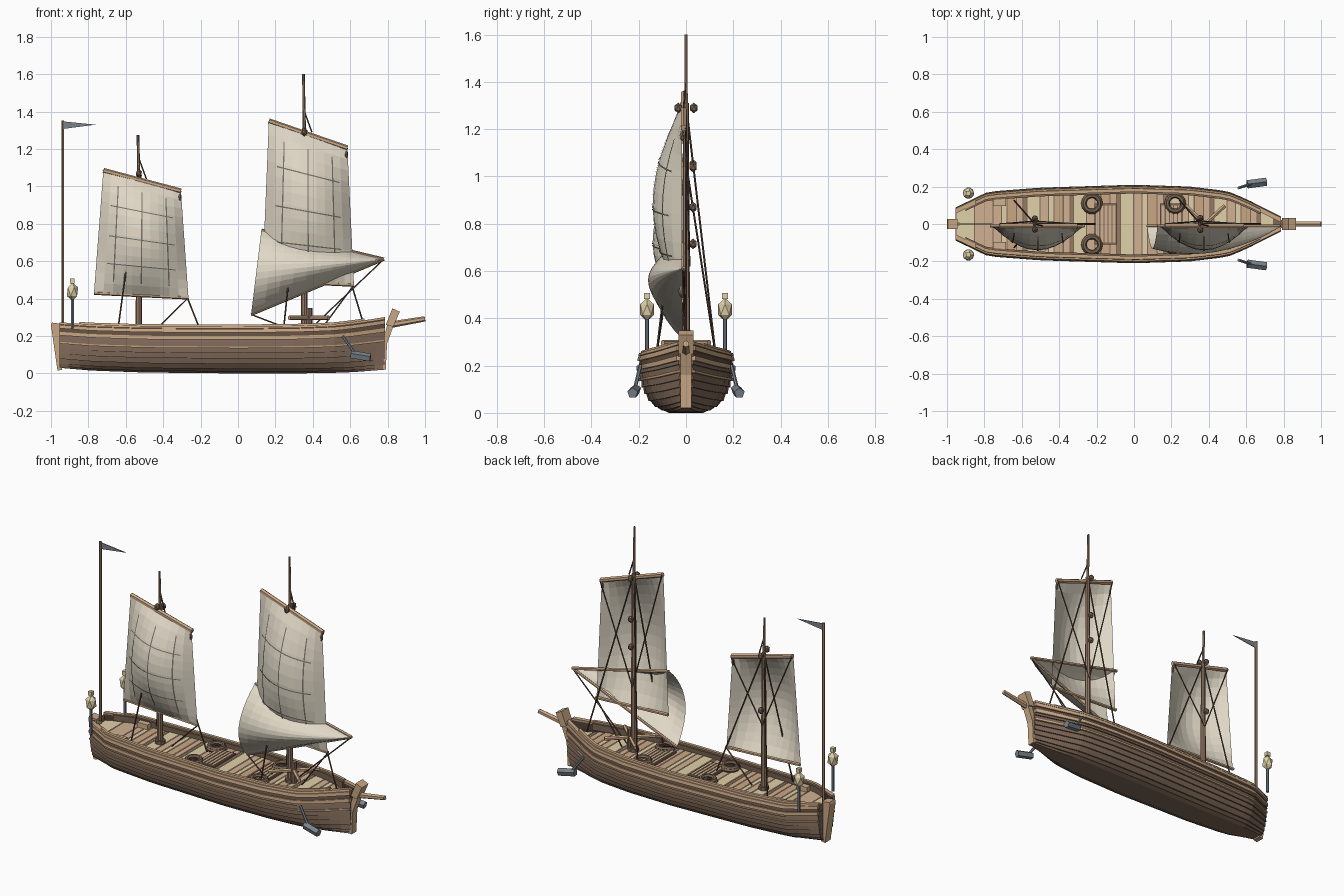
import bpy, bmesh, math
from mathutils import Vector, Matrix

if "Cube" in bpy.data.objects:
    bpy.data.objects.remove(bpy.data.objects["Cube"])


def material(name, rgb):
    m = bpy.data.materials.new(name)
    m.use_nodes = True
    m.diffuse_color = (*rgb, 1)
    m.node_tree.nodes["Principled BSDF"].inputs["Base Color"].default_value = (*rgb, 1)
    return m


TAN = material("tan wood", (.59, .39, .235))
PINE = material("pine plank", (.64, .44, .285))
MAST = material("mast brown", (.31, .195, .13))
BROWN = material("brown wood", (.21, .138, .096))
DARK = material("dark wood", (.12, .075, .052))
CREAM = material("cream", (.75, .64, .39))
CANVAS = material("canvas", (.74, .68, .56))
SEAM = material("seam grey", (.18, .17, .14))
METAL = material("blue grey metal", (.19, .225, .255))
ROPE = material("rope", (.11, .069, .047))


def finish(name, bm, *mats):
    me = bpy.data.meshes.new(name)
    bmesh.ops.recalc_face_normals(bm, faces=bm.faces)
    bm.to_mesh(me)
    bm.free()
    ob = bpy.data.objects.new(name, me)
    for m in mats:
        me.materials.append(m)
    bpy.context.collection.objects.link(ob)
    return ob


def rod(name, a, b, r, mat, r2=None, sides=6):
    a, b = Vector(a), Vector(b)
    d = b - a
    bm = bmesh.new()
    mx = Matrix.Translation((a + b) / 2) @ d.to_track_quat('Z', 'Y').to_matrix().to_4x4()
    bmesh.ops.create_cone(bm, cap_ends=True, segments=sides, radius1=r,
                          radius2=r if r2 is None else r2, depth=d.length, matrix=mx)
    return finish(name, bm, mat)


def box(name, c, size, mat):
    bm = bmesh.new()
    bmesh.ops.create_cube(bm, size=1, matrix=Matrix.Translation(c) @ Matrix.Diagonal((*size, 1)))
    return finish(name, bm, mat)


def gem(name, c, r, h, mat):
    bm = bmesh.new()
    bmesh.ops.create_icosphere(bm, subdivisions=1, radius=1,
                               matrix=Matrix.Translation(c) @ Matrix.Diagonal((r, r, h / 2, 1)))
    return finish(name, bm, mat)


def prism(name, profile, width, mat):
    bm = bmesh.new()
    f = bm.faces.new([bm.verts.new((x, -width / 2, z)) for x, z in profile])
    ext = bmesh.ops.extrude_face_region(bm, geom=[f])
    bmesh.ops.translate(bm, vec=(0, width, 0), verts=[v for v in ext["geom"] if isinstance(v, bmesh.types.BMVert)])
    return finish(name, bm, mat)


def interp(table, x):
    for a, b in zip(table, table[1:]):
        if x <= b[0]:
            t = max(0, (x - a[0]) / (b[0] - a[0]))
            return [p + (q - p) * t for p, q in zip(a[1:], b[1:])]
    return list(table[-1][1:])


# Hull lines: x, half width, keel height, sheer height
LINES = [(-.955, .075, .03, .262), (-.78, .162, .015, .25), (-.5, .184, .005, .242), (0, .2, 0, .24),
         (.3, .19, 0, .243), (.5, .165, .003, .25), (.6, .122, .006, .26), (.785, .026, .02, .288)]
# Cross-section: height fraction, width fraction
SECTION = [(0, .32), (.04, .47), (.1, .61), (.22, .77), (.4, .89), (.6, .96), (.8, .98), (1, .95)]
XS = [-.955 + 1.74 * i / 32 for i in range(33)]


def hull_pt(x, t, out=0, side=1):
    w, k, s = interp(LINES, x)
    return (x, side * max(w * interp(SECTION, t)[0] + out, .002), k + (s - k) * t)


def strake(name, t0, t1, out0, out1, thick, mat, x0=-1, x1=1):
    xs = [x for x in XS if x0 <= x <= x1]
    for side, label in ((1, "left"), (-1, "right")):
        bm = bmesh.new()
        loops = []
        for x in xs:
            loops.append([bm.verts.new(hull_pt(x, t, o, side)) for o, t in
                          ((out0, t0), (out1, t1), (out1 - thick, t1), (out0 - thick, t0))])
        for a, b in zip(loops, loops[1:]):
            for i in range(4):
                bm.faces.new((a[i], a[(i + 1) % 4], b[(i + 1) % 4], b[i]))
        bm.faces.new(loops[0])
        bm.faces.new(loops[-1])
        finish(f"{name}_{label}", bm, mat)


# Overlapping planking
EDGES = [0, .04, .1, .21, .33, .45, .57, .69, .81, 1]
for i, (a, b) in enumerate(zip(EDGES, EDGES[1:])):
    strake(f"strake_{i}", a, b, .008, 0, .014, DARK if i == 8 else BROWN)
# Rubbing strips, cap rail and inner bulwark
strake("lower_wale", .56, .6, .013, .012, .015, TAN)
strake("middle_wale", .75, .83, .015, .014, .018, TAN)
strake("upper_wale", .91, .99, .014, .013, .019, TAN)
strake("cap_rail", 1, 1.05, .012, .01, .026, TAN)
strake("bulwark_lining", .88, 1.04, -.015, -.015, .012, BROWN, -.94, .7)
strake("inner_rail", 1.05, 1.09, .002, 0, .018, TAN, -.85, .7)

# Bottom, transom and bow plate
bm = bmesh.new()
rows = [[bm.verts.new(hull_pt(x, 0, 0, s)) for s in (1, -1)] for x in XS]
for a, b in zip(rows, rows[1:]):
    bm.faces.new((a[0], a[1], b[1], b[0]))
finish("hull_bottom", bm, BROWN)
for name, x in (("transom", -.953), ("bow_plate", .783)):
    bm = bmesh.new()
    bm.faces.new([bm.verts.new(hull_pt(x, t, 0, 1)) for t, _ in SECTION]
                 + [bm.verts.new(hull_pt(x, t, 0, -1)) for t, _ in reversed(SECTION)])
    finish(name, bm, BROWN)

# Deck of crosswise planks: plank width and colour index
DECK = .222
PLANKS = [(.1, 0), (.1, 1)] + [(.045, 1), (.03, 0), (.05, 2), (.035, 1), (.02, 3), (.07, 0)] * 7
bm = bmesh.new()
x = -.95
for w, colour in PLANKS:
    ends = (x, min(x + w - .006, .765))
    if x > .74:
        break
    f = bm.faces.new([bm.verts.new((e, s * (interp(LINES, e)[0] * .95 - .004), DECK))
                      for e, s in ((ends[0], -1), (ends[1], -1), (ends[1], 1), (ends[0], 1))])
    f.material_index = colour
    x += w
finish("deck_planks", bm, CREAM, PINE, TAN, MAST)
bm = bmesh.new()
rows = [[bm.verts.new((x, s * interp(LINES, x)[0] * .95, DECK - .004)) for s in (1, -1)] for x in XS]
for a, b in zip(rows, rows[1:]):
    bm.faces.new((a[0], a[1], b[1], b[0]))
finish("deck_base", bm, BROWN)

# Stem, sternpost, bowsprit
prism("stem_post", [(.775, .02), (.79, .02), (.797, .16), (.83, .25), (.8, .27), (.775, .17)], .045, TAN)
prism("stem_head", [(.83, .25), (.865, .33), (.825, .348), (.79, .26)], .065, TAN)
prism("stern_post", [(-.94, .02), (-.965, .015), (-1, .26), (-.995, .272), (-.945, .265)], .055, TAN)
rod("bowsprit", (.80, .0, .258), (1, 0, .292), .018, TAN, .014)

# Hatches, rope coils, stern benches
for n, hx in enumerate((-.15, .2)):
    box(f"hatch_{n}", (hx, 0, DECK + .005), (.12, .22, .01), BROWN)
    for k in range(5):
        box(f"hatch_slat_{n}_{k}", (hx - .044 + k * .022, 0, DECK + .012), (.016, .2, .006), PINE)
for n, (cx, cy) in enumerate(((-.225, .11), (-.225, -.11), (.22, .11), (.22, -.11))):
    for k in range(2):
        bpy.ops.mesh.primitive_torus_add(location=(cx, cy, DECK + .01 + k * .012), major_segments=14,
                                         minor_segments=6, major_radius=.046 - k * .005, minor_radius=.012)
        coil = bpy.context.object
        coil.name = f"rope_coil_{n}_{k}"
        coil.data.materials.append(BROWN)
for s in (1, -1):
    box(f"stern_bench_{s}", (-.72, s * .115, DECK + .015), (.07, .035, .03), PINE)

# Capstan with crossed bars
rod("capstan", (.38, 0, DECK), (.38, 0, .35), .018, BROWN, sides=8)
for k, ang in enumerate((.75, -.75)):
    d = Vector((math.cos(ang), math.sin(ang), 0)) * .145
    c = Vector((.38, 0, .297))
    rod(f"capstan_bar_{k}", c - d, c + d, .012, TAN)


# Sails: corners are top aft, top fore, bottom aft, bottom fore as (x, z)
def sail_point(c, u, v, depth, u_start):
    a, b, p, q = (Vector((x, 0, z)) for x, z in c)
    out = a.lerp(b, u).lerp(p.lerp(q, u), v)
    us = u_start + (1 - u_start) * u
    out.y = -.016 - depth * max(0, math.sin(math.pi * us) * math.sin(math.pi * v)) ** .85
    return out


def sail(name, c, depth, u_start=0, seams=True):
    nu, nv = 10, 12
    bm = bmesh.new()
    g = [[bm.verts.new(sail_point(c, i / nu, j / nv, depth, u_start)) for i in range(nu + 1)]
         for j in range(nv + 1)]
    for j in range(nv):
        for i in range(nu):
            bm.faces.new((g[j][i], g[j][i + 1], g[j + 1][i + 1], g[j + 1][i]))
    bmesh.ops.remove_doubles(bm, verts=bm.verts, dist=.0005)
    finish(name, bm, CANVAS)
    if not seams:
        return
    bm = bmesh.new()
    off = Vector((0, -.004, 0))

    def ribbon(track):
        pairs = [[bm.verts.new(sail_point(c, u, v, depth, u_start) + off) for u, v in pr] for pr in track]
        for a, b in zip(pairs, pairs[1:]):
            bm.faces.new((a[0], a[1], b[1], b[0]))
    h = .007
    for u in (.2, .5, .8):
        ribbon([((u - h, .1 + .08 * k), (u + h, .1 + .08 * k)) for k in range(11)])
    for v in (.27, .52, .75):
        ribbon([((.12 + .076 * k, v - h * .6), (.12 + .076 * k, v + h * .6)) for k in range(11)])
    finish(name + "_seams", bm, SEAM)


def spar(name, a, b, r):
    rod(name, (a[0], -.01, a[1]), (b[0], -.01, b[1]), r, TAN)


def rig(name, x, head, top, c, blocks):
    rod(f"{name}_mast", (x, 0, DECK - .02), (x, 0, head), .018, MAST, .012, 8)
    rod(f"{name}_topmast", (x, 0, head - .04), (x - .005, 0, top), .009, MAST, .007)
    rod(f"{name}_mast_foot", (x, 0, DECK), (x, 0, DECK + .02), .03, BROWN, sides=8)
    sail(f"{name}_sail", c, .125)
    spar(f"{name}_yard", c[0], c[1], .014)
    spar(f"{name}_boom", c[2], c[3], .01)
    gem(f"{name}_yard_block", (c[1][0] - .005, -.015, c[1][1] - .035), .01, .045, BROWN)
    for k, (y, z) in enumerate(blocks):
        gem(f"{name}_block_{k}", (x, y, z), .018, .045, BROWN)
    # Standing rigging
    for k, (dx, y) in enumerate(((-.11, .125), (-.11, -.125), (.32, 0))):
        rod(f"{name}_shroud_{k}", (x, 0, head), (x + dx, y, .25), .0045, ROPE, sides=5)
    rod(f"{name}_sheet", (c[3][0], -.01, c[3][1]), (x + .08, 0, DECK), .004, ROPE, sides=5)
    rod(f"{name}_yard_lift", (x, 0, head + .09), (x + .04, -.01, head - .02), .004, ROPE, sides=5)
    for k in (0, 1):
        rod(f"{name}_brace_{k}", (c[k][0], 0, c[k][1]), (x, .015, .62), .004, ROPE, sides=5)


rig("aft", -.53, 1.06, 1.275, [(-.72, 1.085), (-.305, .975), (-.77, .43), (-.265, .405)],
    [(.03, 1.05), (-.03, 1.07), (.03, .715)])
rig("main", .355, 1.31, 1.6, [(.165, 1.35), (.585, 1.205), (.13, .497), (.62, .473)],
    [(.033, 1.29), (-.033, 1.29), (.03, 1.04), (.03, .87)])

# Triangular lower sail
A, B, C = (.125, .765), (.78, .61), (.07, .315)
sail("lower_sail", [A, B, C, B], .145, .28, False)
spar("lower_sail_yard", A, B, .01)
spar("lower_sail_foot", C, B, .008)
rod("lower_sail_tack", (C[0], -.01, C[1]), (.24, -.08, .25), .004, ROPE, sides=5)
rod("lower_sail_sheet", (B[0], -.01, B[1]), (.4, 0, .25), .004, ROPE, sides=5)

# Flagpole and pennant
rod("flagpole", (-.937, 0, .25), (-.937, 0, 1.352), .009, MAST)
prism("pennant", [(-.93, 1.347), (-.76, 1.33), (-.93, 1.308)], .004, METAL)

# Stern lanterns and bow anchors
for s, label in ((1, "left"), (-1, "right")):
    lx, ly = -.885, s * .165
    rod(f"lantern_post_{label}", (lx, ly, .24), (lx, ly, .40), .009, METAL)
    gem(f"lantern_{label}", (lx, ly, .437), .034, .1, CREAM)
    box(f"lantern_cap_{label}", (lx, ly, .495), (.024, .024, .026), CREAM)
    rod(f"anchor_arm_{label}", (.56, s * .193, .2), (.635, s * .218, .095), .008, METAL)
    rod(f"anchor_weight_{label}", (.605, s * .212, .1), (.708, s * .226, .083), .023, METAL, sides=5)
